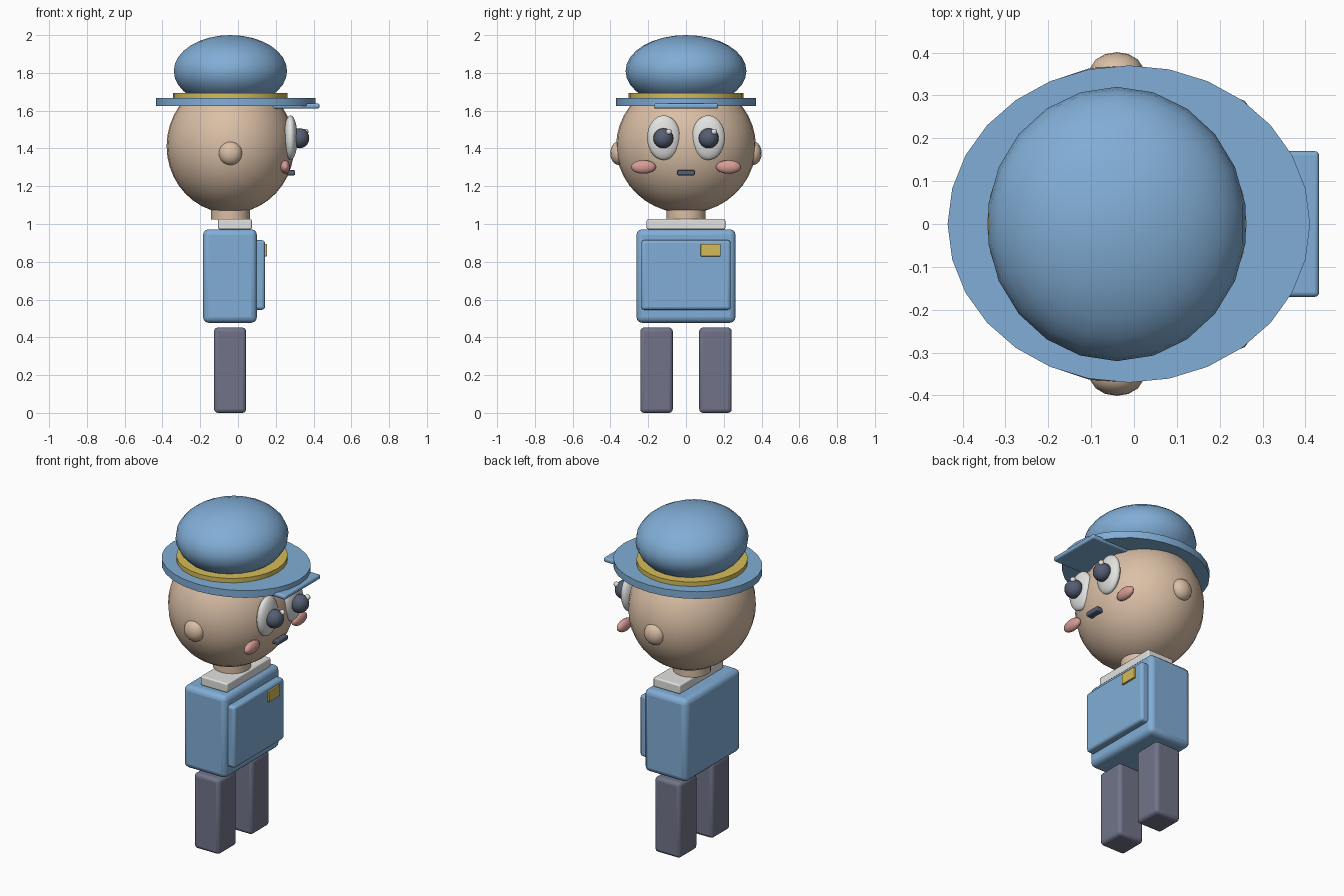
import bpy, math

if "Cube" in bpy.data.objects:
    bpy.data.objects.remove(bpy.data.objects["Cube"])


def mat(name, rgb):
    m = bpy.data.materials.new(name)
    m.diffuse_color = (*rgb, 1)
    m.use_nodes = True
    m.node_tree.nodes["Principled BSDF"].inputs["Base Color"].default_value = m.diffuse_color
    return m


BLUE = mat("uniform blue", (0.22, 0.42, 0.67))
SKIN = mat("skin", (0.70, 0.52, 0.38))
GREY = mat("trouser grey", (0.165, 0.175, 0.25))
GOLD = mat("gold", (0.66, 0.50, 0.10))
WHITE = mat("white", (0.76, 0.76, 0.75))
DARK = mat("dark slate", (0.09, 0.11, 0.17))
PINK = mat("cheek pink", (0.68, 0.33, 0.30))


def finish(name, material, angle=40):
    o = bpy.context.object
    o.name = name
    o.data.materials.append(material)
    bpy.ops.object.transform_apply(location=False, rotation=False, scale=True)
    bpy.ops.object.shade_smooth_by_angle(angle=math.radians(angle))
    return o


def ball(name, material, center, radii, seg=24, rings=16):
    bpy.ops.mesh.primitive_uv_sphere_add(segments=seg, ring_count=rings, location=center)
    bpy.context.object.scale = radii
    return finish(name, material, 60)


def disc(name, material, center, rx, ry, height, seg=28):
    # first vertex turned onto the x axis
    bpy.ops.mesh.primitive_cylinder_add(vertices=seg, radius=1, depth=height,
                                        rotation=(0, 0, math.pi / 2), location=center)
    bpy.ops.object.transform_apply(location=False, rotation=True, scale=False)
    bpy.context.object.scale = (rx, ry, 1)
    return finish(name, material)


def block(name, material, x, y, z, bevel):
    lo, hi = zip(x, y, z)
    bpy.ops.mesh.primitive_cube_add(size=1, location=[(a + b) / 2 for a, b in zip(lo, hi)])
    bpy.context.object.scale = [b - a for a, b in zip(lo, hi)]
    o = finish(name, material)
    m = o.modifiers.new("soft edges", 'BEVEL')
    m.width, m.segments = bevel, 3
    bpy.ops.object.modifier_apply(modifier=m.name)
    bpy.ops.object.shade_smooth_by_angle(angle=math.radians(40))
    return o


# Body
block("torso", BLUE, (-0.185, 0.10), (-0.262, 0.262), (0.477, 0.972), 0.03)
block("chest_panel", BLUE, (0.05, 0.143), (-0.236, 0.236), (0.546, 0.914), 0.015)
block("badge", GOLD, (0.12, 0.154), (0.078, 0.183), (0.829, 0.895), 0.003)
block("collar", WHITE, (-0.105, 0.073), (-0.208, 0.208), (0.972, 1.027), 0.008)
disc("neck", SKIN, (-0.04, 0, 1.075), 0.104, 0.104, 0.10, 20)

# Head and hat
ball("head", SKIN, (-0.04, 0, 1.412), (0.338, 0.37, 0.355), 32, 20)
disc("hat_brim", BLUE, (-0.012, 0, 1.645), 0.423, 0.37, 0.043, 28)
disc("hat_band", GOLD, (-0.04, 0, 1.675), 0.303, 0.304, 0.036, 28)
ball("hat_crown", BLUE, (-0.04, 0, 1.81), (0.303, 0.32, 0.19), 22, 16)
block("hat_visor", BLUE, (0.17, 0.432), (-0.17, 0.17), (1.611, 1.638), 0.01)

# Mouth
block("mouth", DARK, (0.255, 0.302), (-0.047, 0.047), (1.258, 1.285), 0.006)

# Paired parts
for side, s in (("right", -1), ("left", 1)):
    ys = sorted((s * 0.07, s * 0.242))
    block(side + "_leg", GREY, (-0.127, 0.043), ys, (0, 0.452), 0.02)
    ball(side + "_ear", SKIN, (-0.04, s * 0.355, 1.375), (0.063, 0.046, 0.063), 14, 10)
    ball(side + "_eye", WHITE, (0.278, s * 0.118, 1.457), (0.037, 0.088, 0.118))
    ball(side + "_pupil", DARK, (0.327, s * 0.12, 1.454), (0.051, 0.053, 0.053), 18, 12)
    ball(side + "_eye_glint", WHITE, (0.358, s * 0.12 + 0.029, 1.488), (0.016, 0.016, 0.016), 12, 8)
    ball(side + "_cheek", PINK, (0.25, s * 0.225, 1.302), (0.026, 0.066, 0.036), 18, 12)
